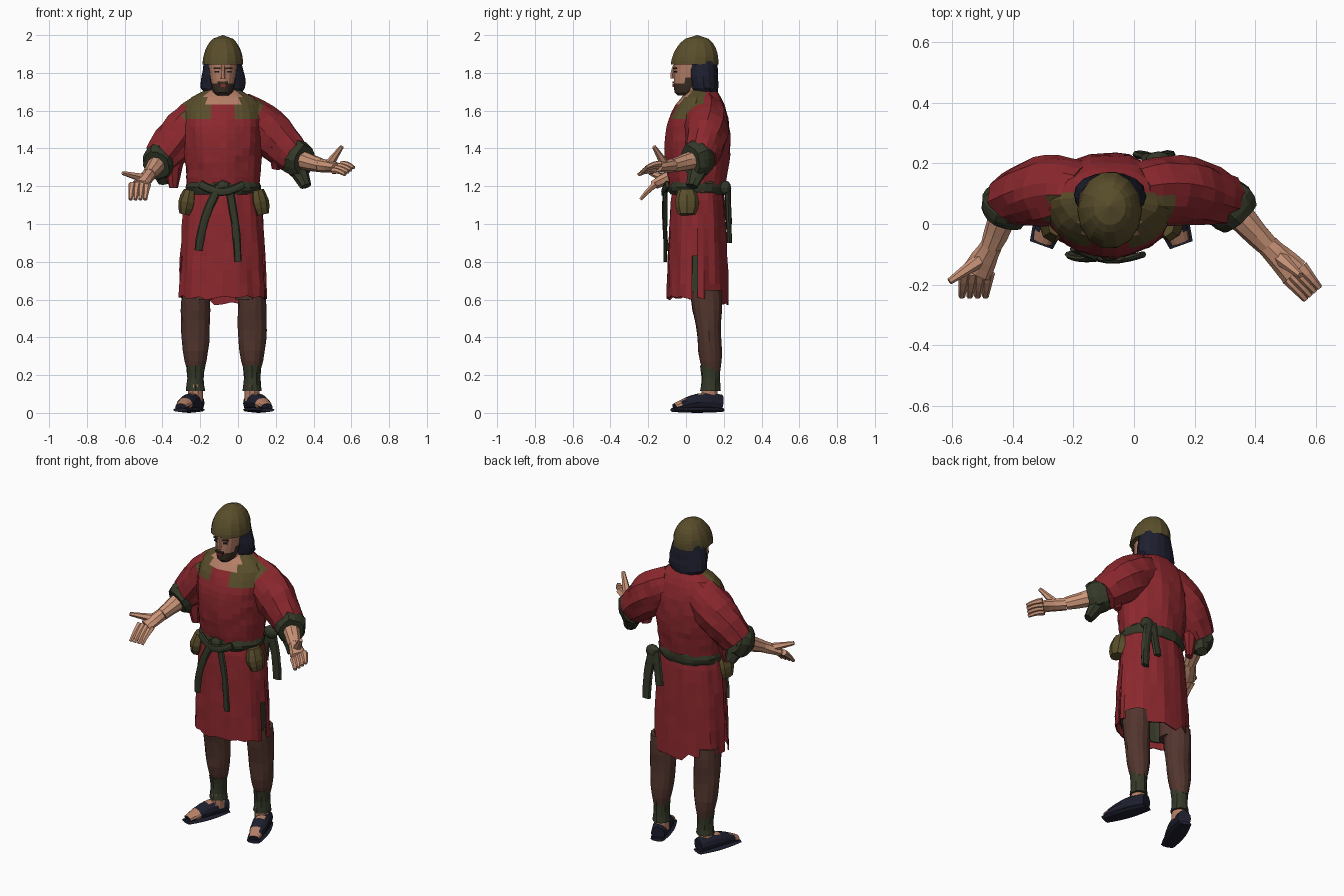
import bpy, bmesh, math, random
from math import sin, sqrt, pi
from mathutils import Vector

random.seed(4)
if "Cube" in bpy.data.objects:
    bpy.data.objects.remove(bpy.data.objects["Cube"])


def material(name, *rgb):
    mat = bpy.data.materials.new(name)
    mat.use_nodes = True
    mat.diffuse_color = (*rgb, 1)
    mat.node_tree.nodes["Principled BSDF"].inputs["Base Color"].default_value = (*rgb, 1)
    return mat


RED = material("red cloth", .26, .021, .027)
GREEN = material("dark green cloth", .034, .04, .021)
OLIVE = material("olive leather", .1, .075, .024)
SKIN = material("skin", .6, .3, .19)
TANNED = material("tanned face skin", .46, .21, .135)
BROWN = material("brown leggings", .085, .036, .027)
NAVY = material("navy hair and sandals", .013, .014, .028)
BEARD = material("beard brown", .04, .027, .017)
LIP = material("lip red", .2, .03, .03)
MIDDLE = -.08      # body centre line
UP, FORWARD = Vector((0, 0, 1)), Vector((0, -1, 0))


def loft(name, rings, sides, materials, fold=0, waves=8, jitter=0, rule=None, caps=True):
    """Skin rings of (centre, axis, axis); rule picks a material slot, or -1 to cut."""
    bm = bmesh.new()
    loops = []
    for level, (centre, across, along) in enumerate(rings):
        loop = []
        for side in range(sides):
            angle = math.tau * side / sides
            scale = 1 + fold * sin(waves * angle + level / 3) + random.uniform(-jitter, jitter)
            loop.append(bm.verts.new(centre + (across * math.cos(angle) + along * sin(angle)) * scale))
        loops.append(loop)
    for low, high in zip(loops, loops[1:]):
        for side in range(sides):
            after = (side + 1) % sides
            bm.faces.new((low[side], low[after], high[after], high[side]))
    if caps:
        bm.faces.new(loops[0])
        bm.faces.new(loops[-1])
    bmesh.ops.recalc_face_normals(bm, faces=bm.faces)
    if rule:
        cut = []
        for face in bm.faces:
            slot = rule(face.calc_center_median())
            if slot < 0:
                cut.append(face)
            else:
                face.material_index = slot
        bmesh.ops.delete(bm, geom=cut, context='FACES')
    mesh = bpy.data.meshes.new(name)
    bm.to_mesh(mesh)
    bm.free()
    for mat in materials:
        mesh.materials.append(mat)
    ob = bpy.data.objects.new(name, mesh)
    bpy.context.collection.objects.link(ob)
    return ob


def stack(name, bottom, top, shape, materials, x=MIDDLE, steps=6, sides=16, **extra):
    """Level rings from bottom to top; shape(t) gives the y centre and both radii."""
    rings = []
    for i in range(steps + 1):
        t = i / steps
        y, wide, deep = shape(t)
        rings.append((Vector((x, y, bottom + (top - bottom) * t)), Vector((wide, 0, 0)), Vector((0, deep, 0))))
    return loft(name, rings, sides, materials, **extra)


def limb(name, start, end, radius, materials, tip=1, bulge=0, flat=1, slim=0, bow=(0, 0, 0),
         up=UP, steps=4, sides=8, **extra):
    """Bowed, tapering tube; flat and slim thin it along the up direction."""
    start, end, bow = Vector(start), Vector(end), Vector(bow)
    rings = []
    for i in range(steps + 1):
        t = i / steps
        heading = (end - start + bow * pi * math.cos(pi * t)).normalized()
        across = heading.cross(up).normalized()
        size = radius * (1 + (tip - 1) * t + bulge * sin(pi * t))
        rings.append((start.lerp(end, t) + bow * sin(pi * t), across * size,
                      across.cross(heading) * size * flat * (1 - slim * t)))
    return loft(name, rings, sides, materials, **extra)


def finish(ob, name, size, mat):
    ob.name, ob.scale = name, size
    ob.data.materials.append(mat)


def ball(name, place, size, mat):
    bpy.ops.mesh.primitive_ico_sphere_add(subdivisions=2, radius=1, location=place)
    finish(bpy.context.object, name, size, mat)


def plate(name, place, width, height, mat, turn=0):
    bpy.ops.mesh.primitive_cube_add(size=1, location=place, rotation=(0, 0, turn))
    finish(bpy.context.object, name, (width, .009, height), mat)


def yoke(c):
    """Open neck at the front, leather on the shoulders, red cloth elsewhere."""
    reach = abs(c.x - MIDDLE)
    if c.y < .06 and reach < .08:
        return 2 if c.z > 1.63 else 0
    return 1 if c.z > 1.57 and reach < .2 and c.y < .11 else 0


# Tunic top with folds
CLOTH = [RED, OLIVE, TANNED]
stack("tunic_top", 1.17, 1.71, lambda t: (.06 + .03 * t ** 4, .19 + .04 * t - .14 * t ** 10,
                                          .14 + .035 * sin(pi * t) - .07 * t ** 6),
      CLOTH, steps=14, sides=30, fold=.02, waves=9, jitter=.017, rule=yoke)


# Skirt, slit on both sides over a dark underskirt
def slit(c):
    return -1 if c.z < .86 and abs(c.y - .055) < .02 and abs(c.x - MIDDLE) > .15 else 0


skirt = stack("skirt", .61, 1.2, lambda t: (.062, .18 + .052 * sqrt(1 - t), .13 + .035 * sqrt(1 - t)),
              [RED], steps=8, sides=32, fold=.022, waves=10, jitter=.015, rule=slit, caps=False)
for vert in skirt.data.vertices:
    if vert.co.z < .62:
        tail = vert.co.y > .15 and vert.co.x > -.15
        vert.co.z += random.uniform(-.012, .012) - (.03 if tail else 0)
underskirt = stack("underskirt", .64, 1.1, lambda t: (.062, .208 - .03 * t, .142 - .02 * t),
                   [GREEN], sides=20, jitter=.01, caps=False)
for cloth in (skirt, underskirt):
    cloth.modifiers.new("cloth thickness", 'SOLIDIFY').thickness = .007

# Belt with knots, hanging ties and pouches
stack("belt", 1.155, 1.235, lambda t: (.06, .185 + .015 * sin(pi * t), .143 + .013 * sin(pi * t)),
      [GREEN], steps=4, sides=24, jitter=.03)
for name, start, end, width, bow in (
        ("front_tie_long", (-.05, -.11, 1.2), (0, -.11, .8), .022, (.01, 0, 0)),
        ("front_tie_short", (-.1, -.11, 1.2), (-.21, -.1, .86), .024, (-.02, -.01, 0)),
        ("front_loop", (-.2, -.08, 1.21), (.03, -.1, 1.21), .024, (0, -.03, -.04)),
        ("back_tie_long", (.07, .22, 1.2), (.11, .23, .9), .032, (.01, 0, 0)),
        ("back_tie_short", (.05, .22, 1.2), (.02, .23, 1), .03, (0, 0, 0))):
    limb(name, start, end, width, [GREEN], tip=.9, flat=.5, bow=bow, up=FORWARD, steps=6, jitter=.1)
ball("front_knot", (MIDDLE, -.1, 1.2), (.035, .022, .03), GREEN)
ball("back_knot", (.08, .21, 1.19), (.045, .03, .04), GREEN)

# Legs, ankle wraps, sandals and the pouch above each
for side, sign in (("right", -1), ("left", 1)):
    def outward(distance):
        return -.075 + sign * distance

    def sandal(y, z):
        return outward(.145 + .36 * (.17 - y)), y, z

    limb(side + "_pouch", (outward(.18), .005, 1.18), (outward(.205), .005, 1.05), .032, [OLIVE],
         bulge=.45, flat=1.4, up=FORWARD, jitter=.05)
    ankle = outward(.15)
    stack(side + "_thigh", .6, .95, lambda t: (.08, .06, .065), [BROWN], x=outward(.12), steps=1, sides=12)
    stack(side + "_leg", .22, .65, lambda t: (.135 - .03 * t, .074 - .031 * (1 - t) ** 4 + .004 * sin(pi * t),
                                              .083 - .037 * (1 - t) ** 3 - .014 * sin(pi * t) ** 4),
          [BROWN], x=ankle, steps=8, sides=14, jitter=.025)
    stack(side + "_ankle_wrap", .115, .25, lambda t: (.13, .05 - .006 * sin(pi * t), .054 - .006 * sin(pi * t)),
          [GREEN], x=ankle, steps=4, sides=12, jitter=.05)
    stack(side + "_ankle", .06, .15, lambda t: (.125, .04, .044), [TANNED], x=ankle, steps=1, sides=10)
    limb(side + "_foot", sandal(.185, .05), sandal(-.06, .03), .04, [NAVY, TANNED], tip=.8, bulge=.35, flat=1.15,
         slim=.45, steps=8, sides=12, bow=(0, 0, .017), jitter=.015,
         rule=lambda c: 1 if (c.y < -.01 and c.z > .03) or (.06 < c.y < .1 and c.z > .09) else 0)
    limb(side + "_sole", sandal(.19, .016), sandal(-.07, .016), .04, [NAVY], bulge=.4, flat=.28, steps=6)

# Sleeves, cuffs, forearms and hands
ARMS = {"right": dict(shoulder=(-.15, .1, 1.59), elbow=(-.41, .08, 1.34), wrist=(-.47, -.07, 1.26),
                      knuckles=(-.52, -.16, 1.21), fingertips=(-.53, -.24, 1.13), thumb=(-.61, -.19, 1.27),
                      spread=(.026, 0, 0), drape=(-.39, .13, 1.22), fold=(-.34, .08, 1.19)),
        "left": dict(shoulder=(0, .1, 1.59), elbow=(.3, .08, 1.35), wrist=(.44, -.07, 1.31),
                     knuckles=(.53, -.16, 1.3), fingertips=(.59, -.23, 1.28), thumb=(.55, -.17, 1.41),
                     spread=(.015, .013, .012), drape=(.36, .03, 1.2), fold=(.2, .1, 1.29))}
for side, arm in ARMS.items():
    shoulder, elbow, wrist, knuckles, fingertips, spread = (
        Vector(arm[key]) for key in ("shoulder", "elbow", "wrist", "knuckles", "fingertips", "spread"))
    limb(side + "_sleeve", shoulder, elbow, .1, CLOTH, tip=.85, bulge=.2, flat=1.1,
         bow=(0, .02, .02), steps=8, sides=18, fold=.04, jitter=.045, rule=yoke)
    limb(side + "_sleeve_fold", shoulder.lerp(elbow, .75), arm["fold"], .09, [RED], tip=.3, flat=.7, jitter=.06)
    limb(side + "_cuff", elbow.lerp(wrist, -.15), elbow.lerp(wrist, .38), .072, [GREEN], bulge=.2,
         sides=14, flat=1.15, fold=.05, waves=5, jitter=.05)
    limb(side + "_cuff_drape", elbow - UP * .02, arm["drape"], .07, [GREEN], tip=.5, flat=.8, jitter=.06)
    limb(side + "_forearm", elbow, wrist, .056, [SKIN], tip=.66, sides=9, jitter=.04)
    limb(side + "_palm", wrist, knuckles, .036, [SKIN], tip=1.4, slim=.5, jitter=.04)
    for count in range(4):
        offset = spread * (count - 1.5)
        limb(f"{side}_finger_{count}", knuckles + offset, fingertips + offset, .022, [SKIN],
             tip=.5, flat=.85, bow=UP * .006, steps=3, sides=6)
    limb(side + "_thumb", wrist.lerp(knuckles, .4), arm["thumb"], .027, [SKIN], tip=.4, steps=3, sides=6)

# Neck, head and face
stack("neck", 1.64, 1.78, lambda t: (.05 + .01 * t, .06 + .02 * (1 - t) ** 3, .06 + .02 * (1 - t) ** 3),
      [TANNED], steps=4, sides=12)
stack("head", 1.68, 1.87, lambda t: (-.01 + .06 * t ** .6, .03 + .05 * t ** .4, .035 + .08 * t ** .4),
      [TANNED, BEARD], steps=12, sides=18,
      rule=lambda c: 1 if c.z < 1.738 or (c.y > -.01 and c.z < 1.77) else 0)
limb("nose", (MIDDLE, -.06, 1.84), (MIDDLE, -.07, 1.77), .009, [TANNED], tip=1.7, bow=FORWARD * .005,
     up=FORWARD, steps=3, sides=6)
plate("mouth", (MIDDLE, -.066, 1.733), .036, .014, LIP)
plate("moustache", (MIDDLE, -.067, 1.75), .055, .01, BEARD)
for name, sign in (("right", -1), ("left", 1)):
    x = MIDDLE + sign * .032
    plate(name + "_eye", (x, -.056, 1.806), .024, .009, NAVY, sign * .4)
    plate(name + "_eyebrow", (x, -.058, 1.825), .036, .009, BEARD, sign * .4)

# Hair falling behind the face, and the domed helmet
stack("hair", 1.69, 1.87, lambda t: (.1 - .02 * t, .095 + .025 * sin(pi * sqrt(t)), .065 + .02 * sqrt(t)),
      [NAVY], jitter=.03)
stack("helmet", 1.845, 2, lambda t: (.045 + .015 * t, .002 + .105 * sqrt(1 - t * t), .002 + .126 * sqrt(1 - t * t)),
      [OLIVE], steps=8, sides=14, jitter=.008)
